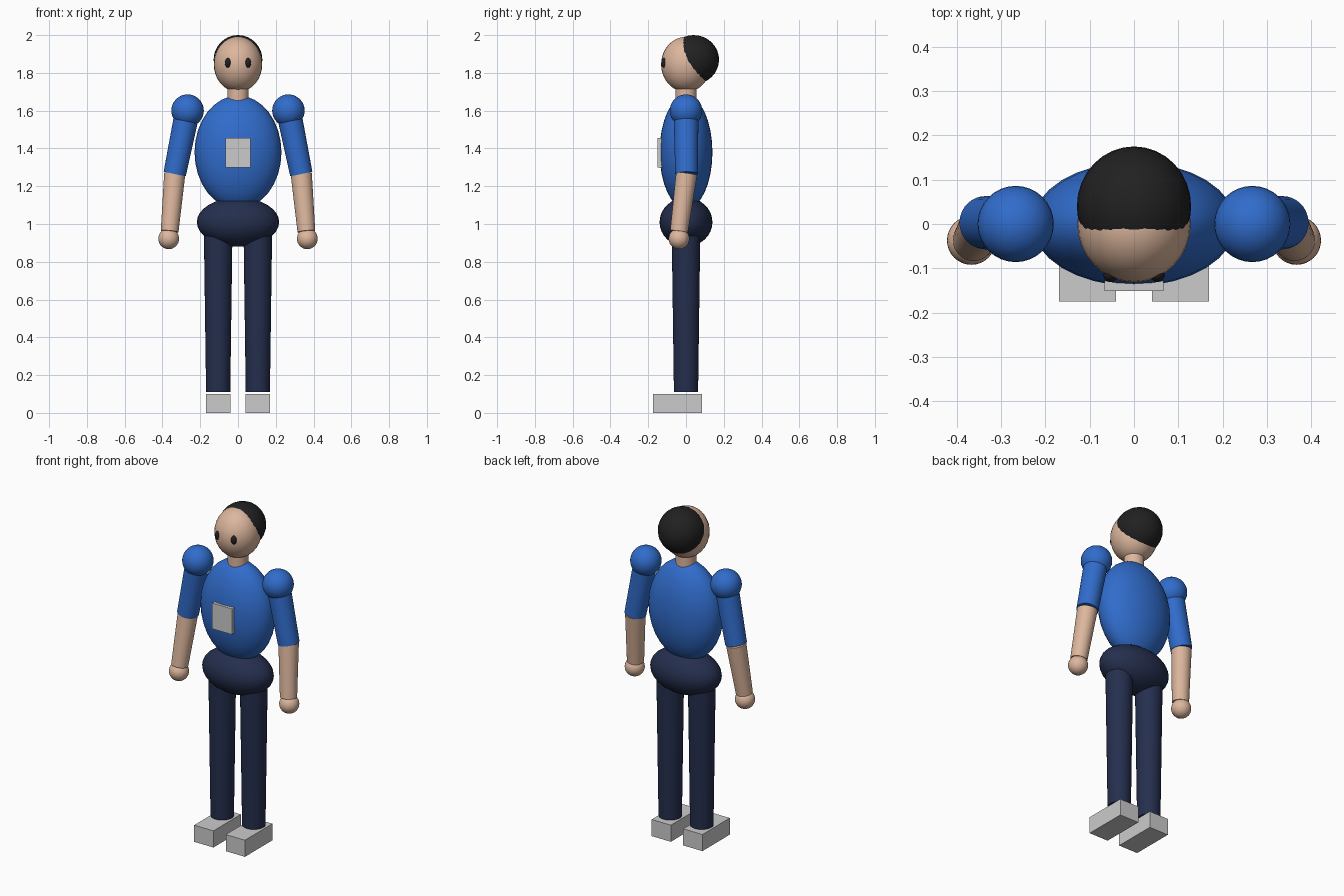
import bpy
import math
from mathutils import Vector

cube = bpy.data.objects.get("Cube")
if cube:
    bpy.data.objects.remove(cube, do_unlink=True)


def make_material(name, color):
    mat = bpy.data.materials.new(name)
    mat.use_nodes = True
    mat.diffuse_color = (*color, 1)
    mat.node_tree.nodes["Principled BSDF"].inputs["Base Color"].default_value = (*color, 1)
    return mat


SKIN = make_material("skin", (0.72, 0.47, 0.34))
SHIRT = make_material("blue shirt", (0.03, 0.15, 0.60))
TROUSERS = make_material("navy trousers", (0.018, 0.028, 0.075))
HAIR = make_material("black hair", (0.015, 0.015, 0.015))
GREY = make_material("light grey", (0.60, 0.60, 0.60))


def finish(name, mat, smooth=True):
    obj = bpy.context.object
    obj.name = name
    obj.data.materials.append(mat)
    bpy.ops.object.transform_apply(location=False, rotation=True, scale=True)
    if smooth:
        bpy.ops.object.shade_smooth_by_angle(angle=math.radians(40))
    return obj


def ellipsoid(name, center, radii, mat):
    bpy.ops.mesh.primitive_uv_sphere_add(segments=32, ring_count=16, radius=1, location=center)
    bpy.context.object.scale = radii
    return finish(name, mat)


def limb(name, start, end, r_start, r_end, mat):
    """Tapered cylinder between two points."""
    a, b = Vector(start), Vector(end)
    axis = b - a
    bpy.ops.mesh.primitive_cone_add(vertices=32, radius1=r_start, radius2=r_end,
                                    depth=axis.length, location=(a + b) / 2)
    bpy.context.object.rotation_euler = axis.to_track_quat('Z', 'Y').to_euler()
    return finish(name, mat)


def box(name, low, high, mat):
    a, b = Vector(low), Vector(high)
    bpy.ops.mesh.primitive_cube_add(size=1, location=(a + b) / 2)
    bpy.context.object.scale = b - a
    return finish(name, mat, smooth=False)


# Head, hair and neck
ellipsoid("head", (0, 0, 1.845), (0.128, 0.132, 0.146), SKIN)
ellipsoid("hair", (0, 0.04, 1.87), (0.129, 0.135, 0.13), HAIR)
limb("neck", (0, 0, 1.62), (0, 0, 1.75), 0.056, 0.056, SKIN)

# Trunk
ellipsoid("torso", (0, 0, 1.38), (0.23, 0.14, 0.30), SHIRT)
ellipsoid("hips", (0, 0, 1.01), (0.218, 0.14, 0.13), TROUSERS)
box("chest_badge", (-0.066, -0.151, 1.30), (0.066, -0.12, 1.455), GREY)

# Paired parts
for side, s in (("left", 1), ("right", -1)):
    ellipsoid(side + "_eye", (s * 0.053, -0.115, 1.853), (0.016, 0.016, 0.026), HAIR)

    shoulder = (s * 0.267, 0, 1.60)
    elbow = (s * 0.335, 0.003, 1.265)
    wrist = (s * 0.362, -0.037, 0.96)
    ellipsoid(side + "_shoulder", shoulder, (0.086, 0.086, 0.086), SHIRT)
    limb(side + "_upper_arm", shoulder, elbow, 0.066, 0.06, SHIRT)
    limb(side + "_forearm", elbow, wrist, 0.056, 0.047, SKIN)
    ellipsoid(side + "_hand", (s * 0.367, -0.037, 0.922), (0.055, 0.055, 0.055), SKIN)

    limb(side + "_leg", (s * 0.105, 0, 0.11), (s * 0.105, 0, 0.98), 0.064, 0.076, TROUSERS)
    box(side + "_shoe", (s * 0.105 - 0.064, -0.175, 0), (s * 0.105 + 0.064, 0.085, 0.10), GREY)
